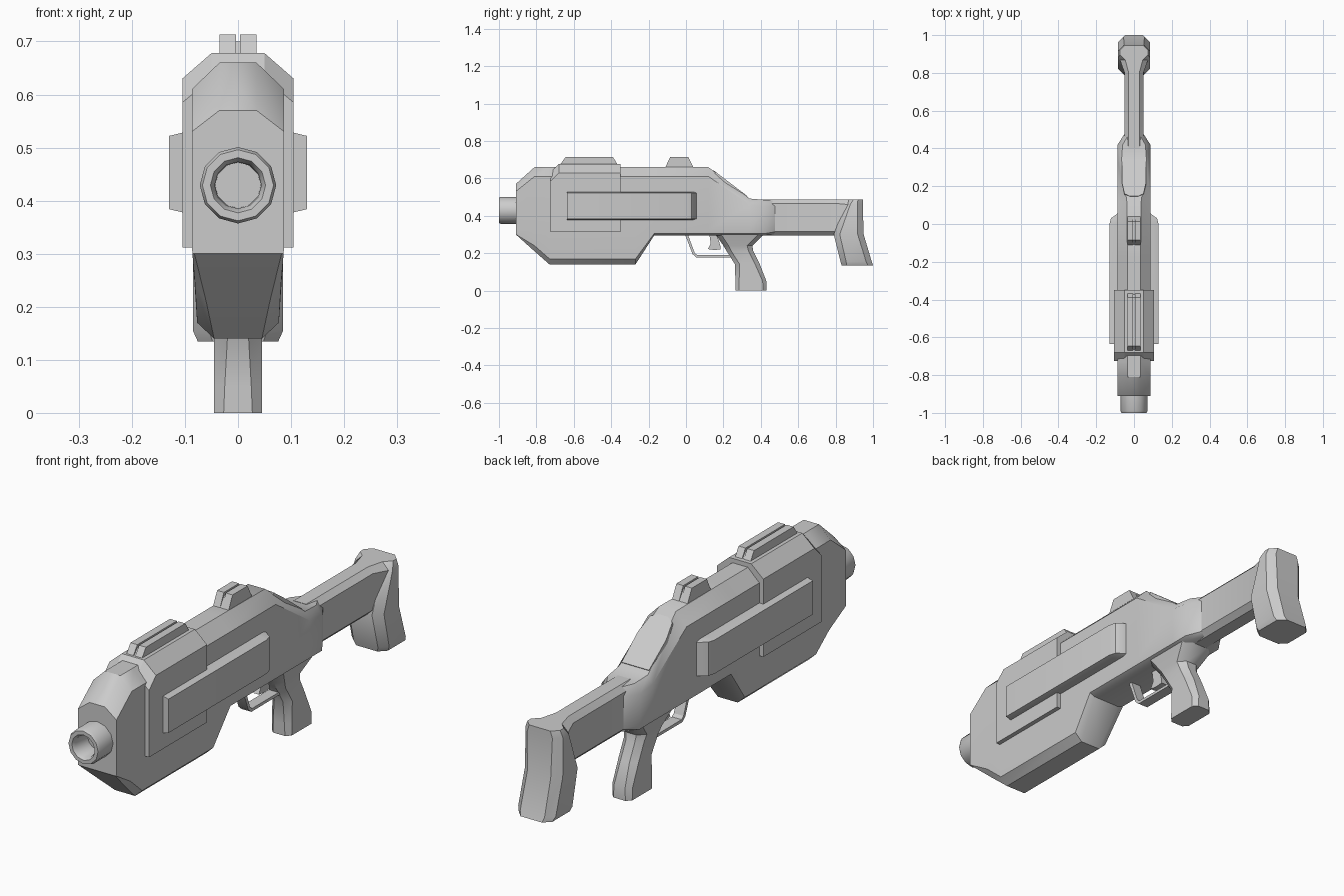
import bpy, bmesh, math

if "Cube" in bpy.data.objects:
    bpy.data.objects.remove(bpy.data.objects["Cube"])


def make(name, bm, angle=38):
    bmesh.ops.remove_doubles(bm, verts=bm.verts, dist=1e-5)
    bmesh.ops.recalc_face_normals(bm, faces=bm.faces)
    me = bpy.data.meshes.new(name)
    bm.to_mesh(me)
    bm.free()
    ob = bpy.data.objects.new(name, me)
    bpy.context.collection.objects.link(ob)
    bpy.ops.object.select_all(action='DESELECT')
    ob.select_set(True)
    bpy.context.view_layer.objects.active = ob
    bpy.ops.object.shade_smooth_by_angle(angle=math.radians(angle))
    return ob


def loft(name, sections, axis='y', angle=38):
    """sections: (position, ring of (x, other-axis) points)."""
    bm = bmesh.new()
    rings = []
    for t, ring in sections:
        rings.append([bm.verts.new((x, t, u) if axis == 'y' else (x, u, t)) for x, u in ring])
    n = len(rings[0])
    for a, b in zip(rings, rings[1:]):
        for i in range(n):
            j = (i + 1) % n
            bm.faces.new((a[i], a[j], b[j], b[i]))
    bm.faces.new(rings[0])
    bm.faces.new(rings[-1])
    return make(name, bm, angle)


def sym(half):
    return half + [(-x, u) for x, u in reversed(half)]


def oct_ring(u0, u1, w, c):
    return sym([(w - c, u0), (w, u0 + c), (w, u1 - c), (w - c, u1)])


def prism(name, profile, x0, x1):
    """Side profile of (y, z) points, extruded in x."""
    bm = bmesh.new()
    f = bm.faces.new([bm.verts.new((x0, y, z)) for y, z in profile])
    ext = bmesh.ops.extrude_face_region(bm, geom=[f])['geom']
    bmesh.ops.translate(bm, vec=(x1 - x0, 0, 0),
                        verts=[v for v in ext if isinstance(v, bmesh.types.BMVert)])
    return make(name, bm, 30)


def mirror_x(ob):
    m = ob.modifiers.new("mirror", 'MIRROR')
    m.use_axis[0] = True


# main receiver: y, bottom z, bottom half-width, lower side width/z, side width, upper side z, top z, top width
body = [
    (-.91, .30, .082, .086, .301, .087, .53, .57, .035),
    (-.81, .21, .060, .081, .24, .087, .61, .66, .035),
    (-.73, .14, .045, .077, .17, .087, .61, .66, .035),
    (-.27, .14, .045, .077, .17, .087, .61, .66, .035),
    (-.17, .295, .062, .085, .305, .087, .61, .66, .035),
    (.12, .295, .062, .085, .305, .087, .61, .66, .038),
    (.34, .295, .062, .085, .305, .087, .46, .492, .066),
    (.42, .295, .062, .085, .305, .087, .45, .485, .060),
    (.48, .30, .025, .045, .315, .048, .45, .48, .025),
]
loft("receiver", [(y, sym([(bw, zb), (lw, zl), (w, .32), (w, zh), (tw, zt)]))
                  for y, zb, bw, lw, zl, w, zh, zt, tw in body])

# front shroud wrapped over the receiver
loft("shroud", [(y, sym([(.105, .312), (.105, zh), (.05, zt)]))
                for y, zh, zt in [(-.725, .585, .63), (-.68, .63, .678), (-.35, .63, .678)]], angle=30)

# long side pods
pod = loft("side_pod", [(y, [(.06, .378), (w - .025, .378), (w, .384), (w, .522), (w - .025, .528), (.06, .528)])
                        for y, w in [(-.635, .13), (.0, .13), (.03, .122), (.055, .088)]])
mirror_x(pod)

# twin sight rails, front and rear
for name, prof in {
    "front_rail": [(-.69, .65), (-.645, .713), (-.39, .713), (-.35, .65)],
    "rear_rail": [(-.115, .65), (-.085, .713), (.012, .713), (.045, .65)],
}.items():
    mirror_x(prism(name, prof, .004, .035))
    prism(name + "_web", [(y, min(z, .70)) for y, z in prof], -.01, .01)

# access plate on the rear slope
slope = (.492 - .66) / .22
outline = sym([(.02, .147), (.05, .16), (.064, .22), (.062, .328)])
bm = bmesh.new()
f = bm.faces.new([bm.verts.new((x, y, .664 + slope * (y - .12))) for x, y in outline])
ext = bmesh.ops.extrude_face_region(bm, geom=[f])['geom']
bmesh.ops.translate(bm, vec=(0, -.012, -.02),
                    verts=[v for v in ext if isinstance(v, bmesh.types.BMVert)])
make("rear_plate", bm)

# barrel: lathed tube with a softened bore
N = 12
prof = [(.072, -.88), (.072, -.99), (.067, -1.0), (.052, -1.0), (.044, -.985), (.043, -.905)]
loft("barrel", [(y, [(r * math.sin(2 * math.pi * i / N), .429 + r * math.cos(2 * math.pi * i / N))
                     for i in range(N)]) for r, y in prof])

# stock bar and butt
loft("stock_bar", [(y, oct_ring(.295, .488, w, c))
                   for y, w, c in [(.40, .05, .022), (.80, .05, .022), (.89, .082, .03), (.92, .082, .03)]])
loft("stock_butt", [(z, oct_ring(y0, y1, w, c)) for z, y0, y1, w, c in [
    (.135, .832, 1.0, .076, .028), (.155, .826, .993, .085, .03), (.30, .79, .95, .085, .032),
    (.46, .85, .945, .085, .028), (.488, .87, .945, .074, .026)]], axis='z')

# pistol grip
loft("grip", [(z, oct_ring(y0, y1, w, c)) for z, y0, y1, w, c in [
    (0, .265, .43, .045, .018), (.05, .264, .43, .045, .02), (.14, .262, .395, .045, .025),
    (.21, .218, .36, .045, .025), (.24, .20, .355, .052, .028), (.305, .155, .42, .075, .03)]], axis='z')

# trigger guard strip and trigger
prism("trigger_guard", [(-.005, .30), (.035, .195), (.055, .178), (.24, .178), (.24, .19),
                        (.06, .19), (.047, .20), (.01, .30)], -.022, .022)
prism("trigger", [(.125, .30), (.132, .25), (.117, .222), (.15, .217), (.185, .22), (.185, .235),
                  (.165, .30)], -.012, .012)
